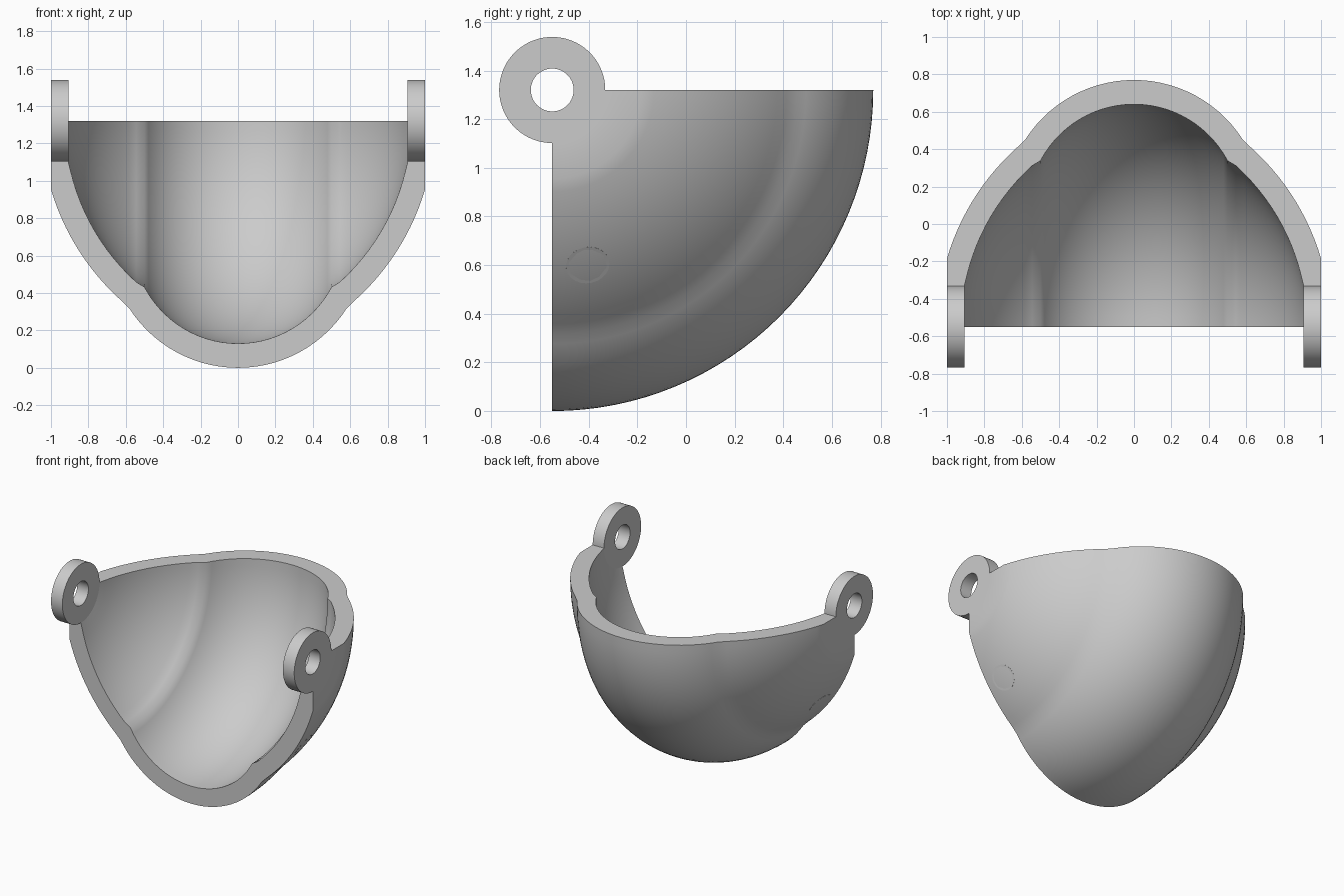
import bpy, bmesh
from math import sin, cos, asin, pi, radians
from mathutils import Vector

cube = bpy.data.objects.get("Cube")
if cube:
    bpy.data.objects.remove(cube)

AXIS = Vector((0, -0.55, 1.32))   # hinge axis runs along x through here
RING_R, HOLE_R = 0.218, 0.088
X_IN, X_OUT = 0.907, 1.0
SIDE_C = -0.237                   # centre of the side arcs, past the middle
STEPS = 32                        # sweep steps per quarter turn

grey = bpy.data.materials.new("plain grey")
grey.use_nodes = True
grey.diffuse_color = (0.6, 0.6, 0.6, 1)
grey.node_tree.nodes["Principled BSDF"].inputs["Base Color"].default_value = (0.6, 0.6, 0.6, 1)


def swept(x, r, a):
    """Point at radius r from the hinge axis; a = 0 is down, a = pi/2 is back."""
    return AXIS + Vector((x, r * sin(a), -r * cos(a)))


def finish(name, bm):
    bmesh.ops.recalc_face_normals(bm, faces=bm.faces)
    mesh = bpy.data.meshes.new(name)
    bm.to_mesh(mesh)
    bm.free()
    ob = bpy.data.objects.new(name, mesh)
    bpy.context.collection.objects.link(ob)
    mesh.materials.append(grey)
    bpy.ops.object.select_all(action="DESELECT")
    ob.select_set(True)
    bpy.context.view_layer.objects.active = ob
    bpy.ops.object.shade_smooth_by_angle(angle=radians(30))
    return ob


def half_profile(top, bulge_r, x_join, side_r, x_end, n=14):
    """Central bulge arc, then the wider side arc, from the middle outwards."""
    a1 = asin(x_join / bulge_r)
    pts = [(bulge_r * sin(a1 * i / n), top - bulge_r + bulge_r * cos(a1 * i / n))
           for i in range(n + 1)]
    b0, b1 = (asin((x - SIDE_C) / side_r) for x in (x_join, x_end))
    for i in range(1, n + 1):
        b = b0 + (b1 - b0) * i / n
        pts.append((SIDE_C + side_r * sin(b), side_r * cos(b)))
    return pts


def both_sides(half):
    return [(-x, r) for x, r in reversed(half[1:])] + half


# Bowl shell: closed section swept a quarter turn about the hinge axis
outer = both_sides(half_profile(1.32, 0.69, 0.58, 1.29, X_OUT) + [(X_OUT, RING_R)])
inner_half = half_profile(1.19, 0.565, 0.5, 1.163, X_IN)
inner_half[-1] = (X_IN, RING_R)
section = outer + both_sides(inner_half)[::-1]
bm = bmesh.new()
rows = [[bm.verts.new(swept(x, r, pi / 2 * s / STEPS)) for x, r in section]
        for s in range(STEPS + 1)]
count = len(section)
for p, q in zip(rows, rows[1:]):
    for i in range(count):
        j = (i + 1) % count
        if i in (len(outer) - 1, count - 1):
            continue              # these edges are filled by the hinge rings
        bm.faces.new((p[i], p[j], q[j], q[i]))
bm.faces.new(rows[0])
bm.faces.new(rows[-1])
finish("bowl_shell", bm)

# Hinge rings and the faint round plugs on each side wall
for side, sx in (("left", 1), ("right", -1)):
    bm = bmesh.new()
    corners = ((X_IN, HOLE_R), (X_OUT, HOLE_R), (X_OUT, RING_R), (X_IN, RING_R))
    turn = STEPS * 4
    loops = [[bm.verts.new(swept(sx * x, r, 2 * pi * s / turn)) for x, r in corners]
             for s in range(turn)]
    for s in range(turn):
        p, q = loops[s], loops[(s + 1) % turn]
        for i in range(4):
            if i == 2 and s < STEPS:
                continue          # joined to the shell here
            j = (i + 1) % 4
            bm.faces.new((p[i], p[j], q[j], q[i]))
    finish(side + "_hinge_ring", bm)

    bm = bmesh.new()
    bmesh.ops.create_cone(bm, cap_ends=True, segments=24, radius1=0.09,
                          radius2=0.09, depth=0.122)
    plug = finish(side + "_wall_plug", bm)
    tilt, spin = asin(0.7 / 1.226), 0.2
    normal = Vector((sx * cos(tilt), sin(tilt) * sin(spin), -sin(tilt) * cos(spin)))
    plug.rotation_euler = normal.to_track_quat("Z", "Y").to_euler()
    plug.location = AXIS + Vector((sx * SIDE_C, 0, 0)) + normal * 1.2265
